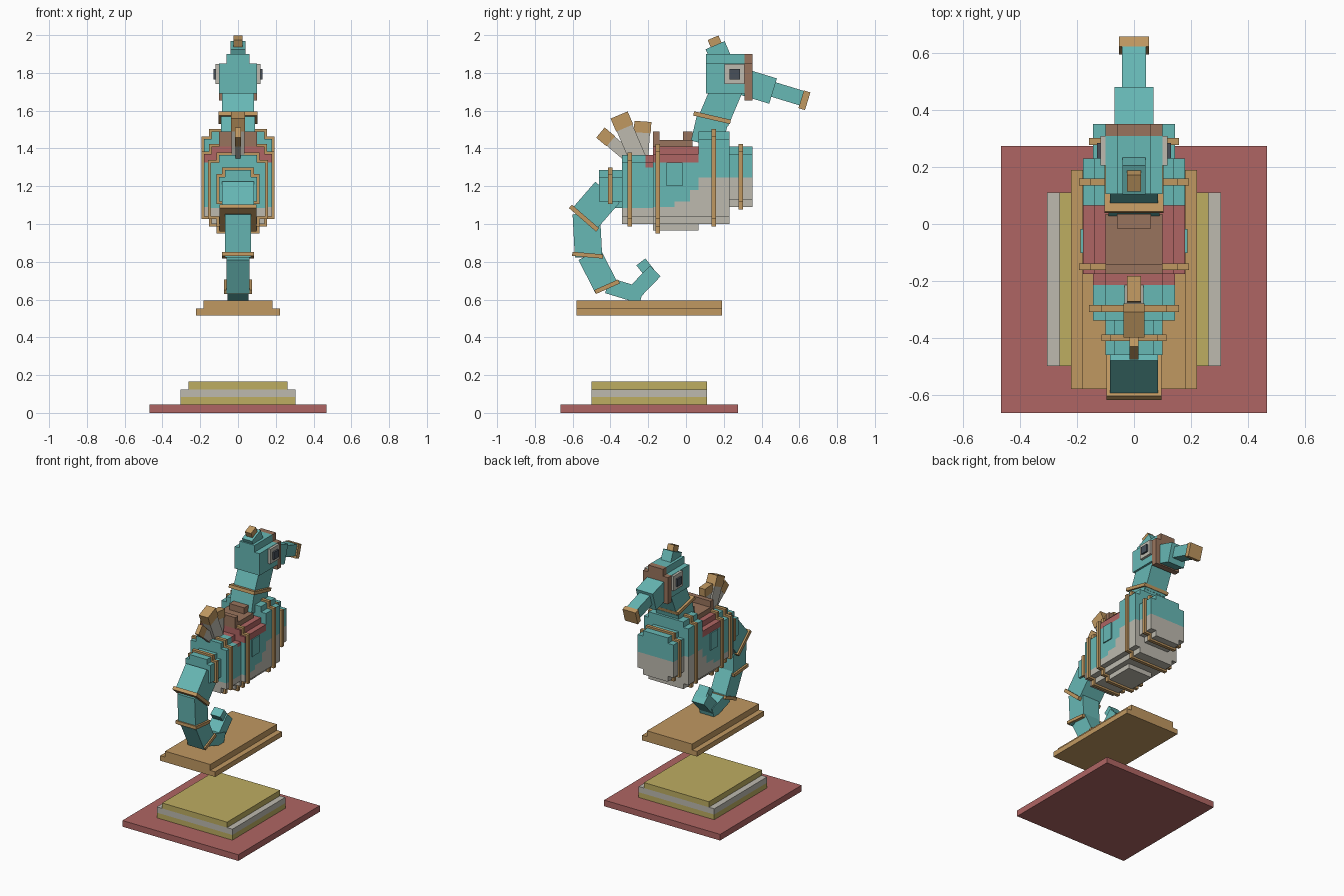
import bpy, bmesh
from math import radians
from mathutils import Matrix, Vector

cube = bpy.data.objects.get("Cube")
if cube:
    bpy.data.objects.remove(cube, do_unlink=True)


def material(name, *rgb):
    lin = [((c / 255 + 0.055) / 1.055) ** 2.4 for c in rgb] + [1]
    m = bpy.data.materials.new(name)
    m.use_nodes = True
    m.diffuse_color = lin
    m.node_tree.nodes["Principled BSDF"].inputs["Base Color"].default_value = lin
    return m


teal = material("teal", 103, 184, 181)
gold = material("gold", 192, 152, 97)
red = material("faded red", 175, 101, 99)
yellow = material("mustard", 189, 173, 97)
grey = material("pale grey", 189, 186, 175)
brown = material("saddle brown", 153, 116, 93)
dark = material("dark slate", 72, 80, 90)


def build(name, boxes):
    """Object from boxes given as (matrix, material)."""
    bm = bmesh.new()
    mesh = bpy.data.meshes.new(name)
    mats = []
    for matrix, mat in boxes:
        if mat not in mats:
            mats.append(mat)
            mesh.materials.append(mat)
        made = bmesh.ops.create_cube(bm, size=1, matrix=matrix)
        for f in {f for v in made["verts"] for f in v.link_faces}:
            f.material_index = mats.index(mat)
    bm.to_mesh(mesh)
    bm.free()
    ob = bpy.data.objects.new(name, mesh)
    bpy.context.collection.objects.link(ob)
    return ob


def span(x0, x1, y0, y1, z0, z1):
    lo, hi = Vector((x0, y0, z0)), Vector((x1, y1, z1))
    return Matrix.Translation((lo + hi) / 2) @ Matrix.Diagonal((*(hi - lo), 1))


def block(name, mat, hw, y0, y1, z0, z1):
    return build(name, [(span(-hw, hw, y0, y1, z0, z1), mat)])


def tilted(name, mat, hw, y, z, length, height, angle):
    """Box centred at (y, z), turned about the x axis."""
    m = (Matrix.Translation((0, y, z)) @ Matrix.Rotation(radians(angle), 4, "X")
         @ Matrix.Diagonal((hw * 2, length, height, 1)))
    return build(name, [(m, mat)])


def section(name, y0, y1, steps, colours):
    """Stepped cross-section; steps are (half width, z0, z1), colours are (material, top)."""
    zs = sorted({z for s in steps for z in s[1:]} | {c[1] for c in colours})
    boxes = []
    for a, b in zip(zs, zs[1:]):
        mid = (a + b) / 2
        widths = [w for w, lo, hi in steps if lo < mid < hi]
        if widths:
            mat = next(m for m, top in colours if mid < top)
            hw = max(widths)
            boxes.append((span(-hw, hw, y0, y1, a, b), mat))
    return build(name, boxes)


def band(name, y, steps, grow=0.014):
    grown = [(w + grow, lo - grow, hi + grow) for w, lo, hi in steps]
    return section(name, y - 0.012, y + 0.012, grown, [(gold, 9)])


# Base tiers and floating platform
block("base_plate", red, 0.468, -0.665, 0.275, 0, 0.045)
section("base_tiers", -0.5, 0.11, [(0.305, 0.045, 0.125), (0.262, 0.125, 0.165)],
        [(yellow, 0.083), (grey, 0.125), (yellow, 0.2)])
section("platform", -0.58, 0.19, [(0.222, 0.515, 0.552), (0.182, 0.552, 0.595)], [(gold, 1)])

# Stepped body
chest = [(0.145, 1.13, 1.37), (0.10, 1.09, 1.41)]
shoulder = [(0.18, 1.04, 1.45), (0.14, 1.0, 1.49)]
middle = [(0.18, 1.04, 1.37), (0.14, 1.0, 1.41), (0.10, 0.965, 1.41)]
rear = [(0.145, 1.04, 1.325), (0.10, 1.0, 1.365)]
rump = [(0.10, 1.12, 1.25), (0.07, 1.085, 1.285)]
section("chest", 0.23, 0.352, chest, [(grey, 1.245), (teal, 2)])
section("shoulder", 0.065, 0.23, shoulder, [(grey, 1.245), (teal, 2)])
for i, (y0, y1, belly) in enumerate([(-0.175, -0.06, 1.09), (-0.06, 0.02, 1.12), (0.02, 0.065, 1.18)]):
    section(f"middle_{i + 1}", y0, y1, middle, [(grey, belly), (teal, 1.325), (red, 2)])
section("saddle_blanket_back", -0.215, -0.175, rear, [(grey, 1.085), (teal, 1.3), (red, 2)])
section("rear", -0.34, -0.215, rear, [(grey, 1.085), (teal, 2)])
section("rump", -0.46, -0.34, rump, [(teal, 2)])
for name, y, steps in [("chest", 0.29, chest), ("shoulder", 0.148, shoulder), ("middle", -0.15, middle),
                       ("rear", -0.297, rear), ("rump", -0.4, rump)]:
    band(name + "_band", y, steps)
for side, label in ((1, "left"), (-1, "right")):
    patch = span(0.18, 0.188, -0.102, -0.018, 1.2, 1.325)
    build(label + "_side_patch", [(Matrix.Diagonal((side, 1, 1, 1)) @ patch, teal)]).data.flip_normals() \
        if side < 0 else build(label + "_side_patch", [(patch, teal)])

# Saddle
block("saddle_seat", brown, 0.10, -0.14, 0.035, 1.405, 1.445)
block("saddle_back", brown, 0.10, -0.175, -0.14, 1.405, 1.49)
block("saddle_pommel", brown, 0.06, -0.015, 0.035, 1.445, 1.49)

# Neck and head
tilted("lower_neck", teal, 0.09, 0.125, 1.49, 0.17, 0.14, -13)
tilted("neck_collar", gold, 0.103, 0.138, 1.563, 0.2, 0.023, -13)
tilted("upper_neck", teal, 0.085, 0.183, 1.635, 0.165, 0.19, -23)
head = [(0.10, 1.69, 1.85), (0.06, 1.85, 1.9)]
section("head", 0.105, 0.31, head, [(teal, 2)])
section("face_bridle", 0.31, 0.352, [(0.10, 1.655, 1.85), (0.06, 1.85, 1.9)], [(brown, 2)])
for side, label in ((1, "left"), (-1, "right")):
    parts = []
    for inner, outer, y0, y1, z0, z1, mat in [(0.1, 0.118, 0.205, 0.31, 1.74, 1.848, grey),
                                              (0.118, 0.13, 0.23, 0.285, 1.765, 1.82, dark)]:
        a, b = sorted((inner * side, outer * side))
        parts.append((span(a, b, y0, y1, z0, z1), mat))
    build(label + "_eye", parts)
tilted("snout_base", teal, 0.068, 0.375, 1.73, 0.18, 0.14, -17)
tilted("snout", teal, 0.042, 0.535, 1.69, 0.18, 0.08, -17)
tilted("snout_tip", gold, 0.052, 0.627, 1.655, 0.036, 0.098, -17)
tilted("crest", teal, 0.04, 0.172, 1.905, 0.11, 0.09, 23)
tilted("crest_tip", gold, 0.025, 0.153, 1.963, 0.062, 0.05, 23)


# Back fin slats with gold tips
def slat(name, hw, y, z, width, length, angle, tip):
    """Slat whose tip edge is centred at (y, z), reaching down into the body."""
    up = Matrix.Rotation(radians(angle), 3, "X") @ Vector((0, 0, 1))
    top = Vector((0, y, z))
    c = top - up * (tip / 2)
    tilted(name + "_tip", gold, hw, c.y, c.z, width, tip, angle)
    c = top - up * (tip + (length - tip) / 2)
    tilted(name, grey, hw * 0.9, c.y, c.z, width * 0.92, length - tip, angle)


slat("fin_back", 0.015, -0.453, 1.484, 0.07, 0.21, 50, 0.072)
slat("fin_middle", 0.037, -0.354, 1.577, 0.098, 0.25, 23, 0.075)
slat("fin_front", 0.025, -0.228, 1.543, 0.09, 0.2, -4, 0.06)

# Curling tail
tilted("tail_1", teal, 0.085, -0.475, 1.1, 0.17, 0.18, -41)
tilted("tail_band_1", gold, 0.097, -0.54, 1.031, 0.19, 0.024, -41)
tilted("tail_2", teal, 0.07, -0.522, 0.94, 0.145, 0.23, 3)
tilted("tail_band_2", gold, 0.084, -0.521, 0.835, 0.163, 0.022, -5)
tilted("tail_3", teal, 0.062, -0.466, 0.75, 0.13, 0.2, 27)
tilted("tail_band_3", gold, 0.073, -0.418, 0.668, 0.138, 0.023, 24)
tilted("tail_4", teal, 0.056, -0.325, 0.647, 0.19, 0.085, -17)
tilted("tail_5", teal, 0.05, -0.222, 0.69, 0.17, 0.08, 46)
tilted("tail_tip", teal, 0.04, -0.208, 0.76, 0.1, 0.06, -52)
